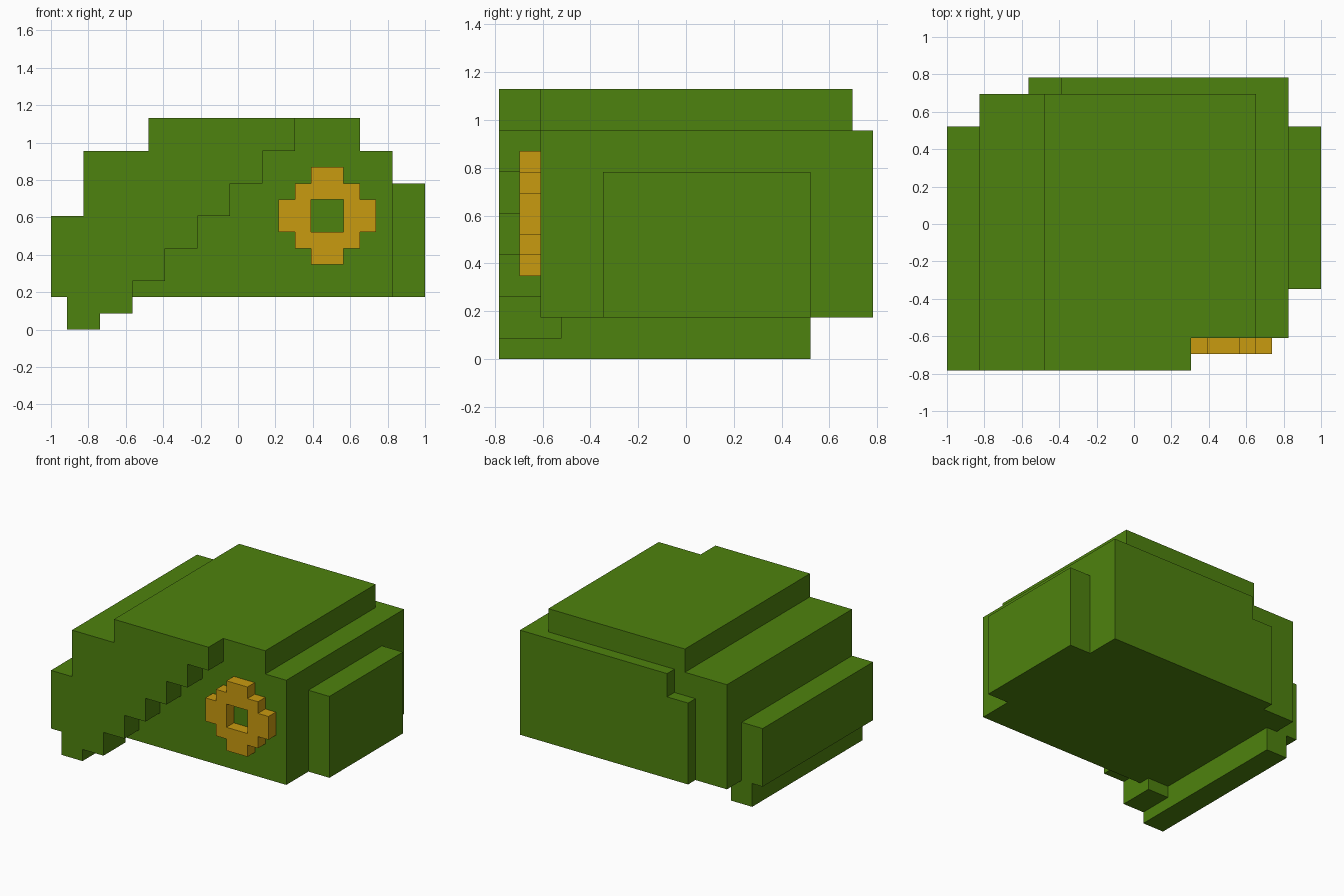
import bpy, bmesh
from mathutils import Vector

if "Cube" in bpy.data.objects:
    bpy.data.objects.remove(bpy.data.objects["Cube"])

U = 2 / 23                      # one block
ORIGIN = Vector((-1, -9 * U, 0))


def material(name, rgb):
    m = bpy.data.materials.new(name)
    m.diffuse_color = (*rgb, 1)
    m.use_nodes = True
    m.node_tree.nodes["Principled BSDF"].inputs["Base Color"].default_value = m.diffuse_color
    return m


green = material("leaf green", (0.076, 0.223, 0.0044))
gold = material("golden orange", (0.584, 0.328, 0.0052))


def box(x0, x1, y0, y1, z0, z1):
    """Set of unit blocks filling a range."""
    return {(x, y, z) for x in range(x0, x1) for y in range(y0, y1) for z in range(z0, z1)}


# Main body: stepped block with raised roof and back panel
body = box(2, 21, 2, 17, 2, 11)
roof = box(6, 19, 2, 17, 11, 13)
back_panel = box(7, 21, 17, 18, 2, 11) | box(5, 7, 17, 18, 2, 9)

# Side blocks on the left and right ends
left_block = box(0, 2, 2, 15, 2, 7)
right_block = box(21, 23, 5, 15, 2, 9)

# Front panel with a staircase edge
front_panel = box(0, 5, 0, 2, 2, 3)
for step in range(5):
    left = (0, 0, 2, 2, 6)[step]
    front_panel |= box(left, 7 + 2 * step, 0, 2, 3 + 2 * step, 5 + 2 * step)
front_panel |= box(2, 5, 0, 2, 7, 11)

# Lip hanging under the left end
lower_lip = box(1, 3, 0, 15, 0, 2) | box(3, 5, 0, 3, 1, 2)

# Round ring with a square hole
ring = set()
for row, half in enumerate((1, 2, 3, 3, 2, 1)):
    ring |= box(17 - half, 17 + half, 1, 2, 4 + row, 5 + row)
ring -= box(16, 18, 1, 2, 6, 8)

parts = [
    ("body", body, green), ("roof", roof, green), ("back_panel", back_panel, green),
    ("left_block", left_block, green), ("right_block", right_block, green),
    ("front_panel", front_panel, green), ("lower_lip", lower_lip, green),
    ("ring", ring, gold),
]
filled = set().union(*(cells for _, cells, _ in parts))


def build(name, cells, mat):
    """Skin the exposed block sides, then merge flat areas."""
    bm = bmesh.new()
    for c in cells:
        for axis in range(3):
            for side in (0, 1):
                n = list(c)
                n[axis] += 2 * side - 1
                if tuple(n) in filled:
                    continue
                corners = []
                for a, b in ((0, 0), (1, 0), (1, 1), (0, 1)):
                    p = Vector(c)
                    p[axis] += side
                    p[(axis + 1) % 3] += a
                    p[(axis + 2) % 3] += b
                    corners.append(bm.verts.new(ORIGIN + p * U))
                bm.faces.new(corners if side else corners[::-1])
    bmesh.ops.remove_doubles(bm, verts=bm.verts[:], dist=U * 0.01)
    bmesh.ops.dissolve_limit(bm, angle_limit=0.01, verts=bm.verts[:], edges=bm.edges[:])
    mesh = bpy.data.meshes.new(name)
    bm.to_mesh(mesh)
    bm.free()
    mesh.materials.append(mat)
    bpy.context.collection.objects.link(bpy.data.objects.new(name, mesh))


for part in parts:
    build(*part)
